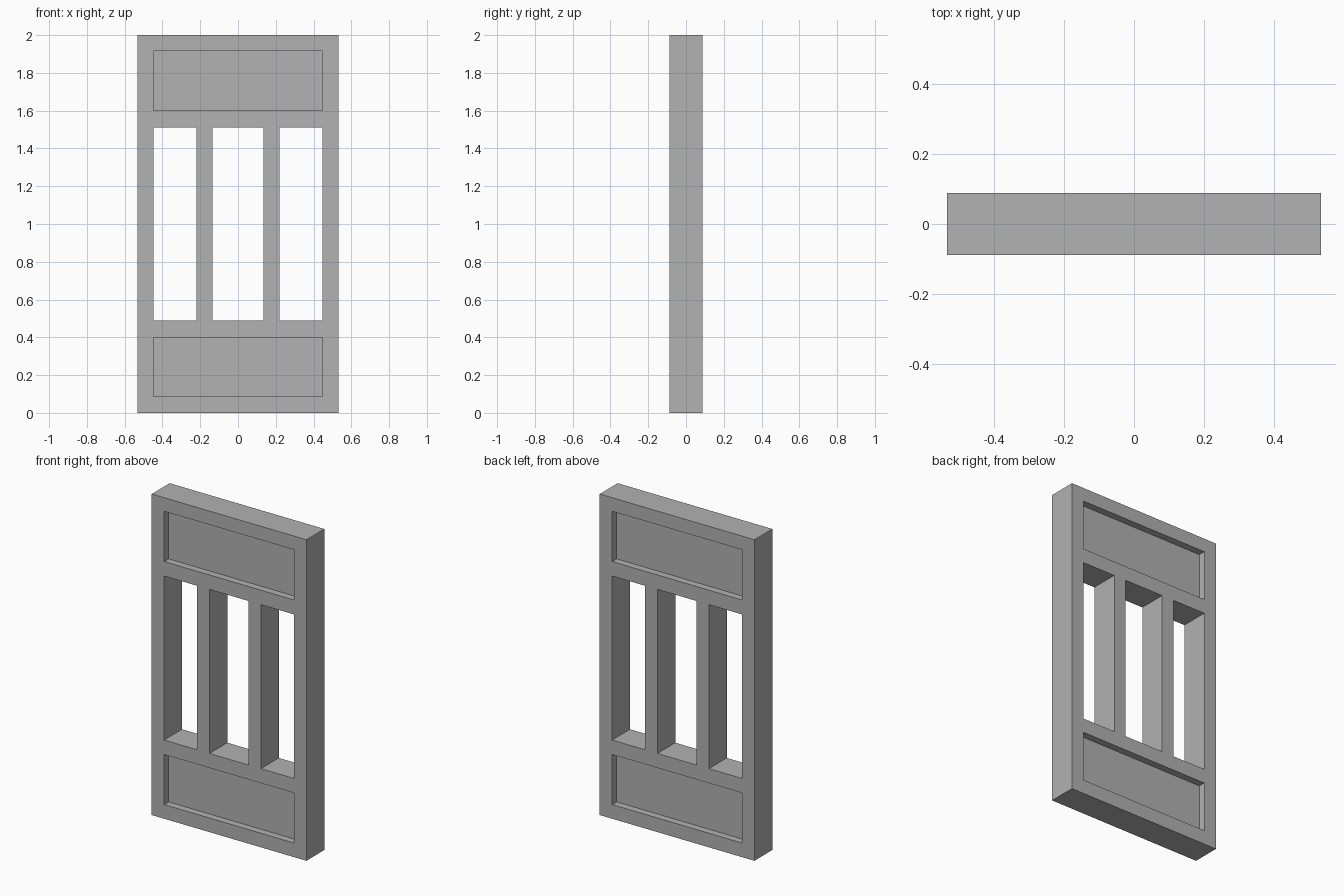
import bpy
import bmesh

cube = bpy.data.objects.get("Cube")
if cube:
    bpy.data.objects.remove(cube, do_unlink=True)

HALF_DEPTH = 0.088      # frame
PANEL_HALF = 0.044      # recessed panels
TENON = 0.01            # panel edge let into the frame

# Member lines of the frame
xs = [-0.533, -0.447, -0.22, -0.135, 0.135, 0.22, 0.447, 0.533]
zs = [0, 0.088, 0.40, 0.49, 1.512, 1.602, 1.915, 2]

# Plain grey finish
grey = bpy.data.materials.new("plain_grey")
grey.use_nodes = True
colour = (0.445, 0.445, 0.445, 1)
grey.diffuse_color = colour
grey.node_tree.nodes["Principled BSDF"].inputs["Base Color"].default_value = colour


def finish(bm, name):
    bmesh.ops.recalc_face_normals(bm, faces=bm.faces)
    mesh = bpy.data.meshes.new(name)
    bm.to_mesh(mesh)
    bm.free()
    mesh.materials.append(grey)
    obj = bpy.data.objects.new(name, mesh)
    bpy.context.collection.objects.link(obj)
    return obj


def is_open(i, j):
    """Grid cells left empty: two wide panel bays and three tall slots."""
    panel_bay = j in (1, 5) and 0 < i < len(xs) - 2
    slot = j == 3 and i in (1, 3, 5)
    return panel_bay or slot


# Frame: stiles, rails and bars as one extruded sheet
bm = bmesh.new()
grid = [[bm.verts.new((x, -HALF_DEPTH, z)) for z in zs] for x in xs]
for i in range(len(xs) - 1):
    for j in range(len(zs) - 1):
        if not is_open(i, j):
            bm.faces.new((grid[i][j], grid[i + 1][j],
                          grid[i + 1][j + 1], grid[i][j + 1]))
bmesh.ops.delete(bm, geom=[v for v in bm.verts if not v.link_faces],
                 context='VERTS')
sheet = bm.faces[:]
new = bmesh.ops.extrude_face_region(bm, geom=sheet, use_keep_orig=True)
back = [g for g in new["geom"] if isinstance(g, bmesh.types.BMVert)]
bmesh.ops.translate(bm, verts=back, vec=(0, 2 * HALF_DEPTH, 0))
finish(bm, "frame")

# Recessed panels, set in from both sides
for name, low, high in (("lower_panel", zs[1], zs[2]),
                        ("upper_panel", zs[5], zs[6])):
    bm = bmesh.new()
    bmesh.ops.create_cube(bm, size=1)
    bmesh.ops.scale(bm, verts=bm.verts,
                    vec=(xs[-2] - xs[1] + 2 * TENON, 2 * PANEL_HALF,
                         high - low + 2 * TENON))
    bmesh.ops.translate(bm, verts=bm.verts, vec=(0, 0, (low + high) / 2))
    finish(bm, name)
